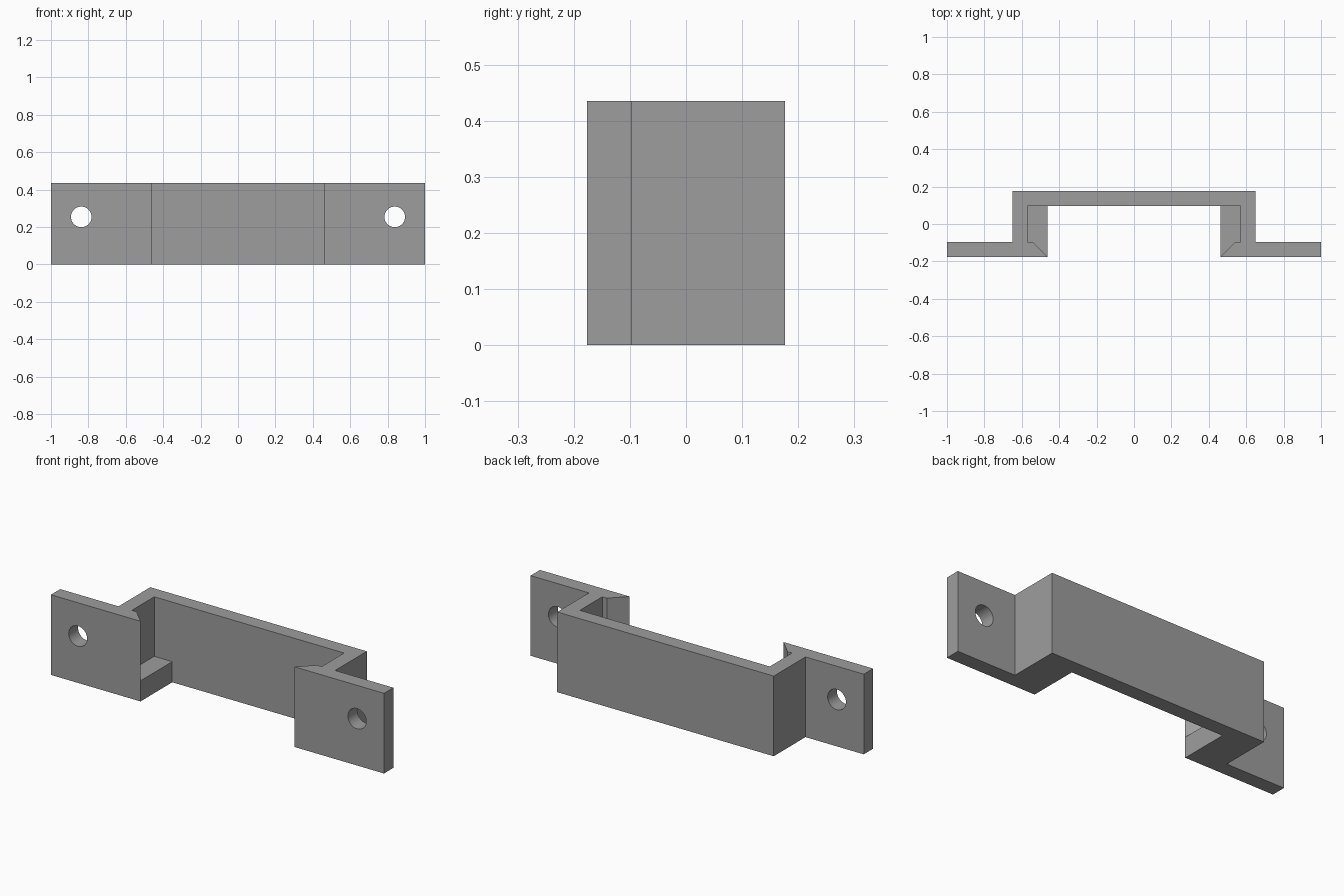
import bpy, bmesh, math

if "Cube" in bpy.data.objects:
    bpy.data.objects.remove(bpy.data.objects["Cube"])

H = 0.435          # overall height
LEDGE = 0.112      # height of the pocket floor
FRONT, LIP, WALL, BACK = -0.176, -0.096, 0.096, 0.176

metal = bpy.data.materials.new("grey metal")
metal.diffuse_color = (0.34, 0.34, 0.34, 1)
metal.use_nodes = True
metal.node_tree.nodes["Principled BSDF"].inputs["Base Color"].default_value = metal.diffuse_color


def prism(name, outline, z0, z1):
    """Closed solid from a plan outline between z0 and z1."""
    bm = bmesh.new()
    low = [bm.verts.new((x, y, z0)) for x, y in outline]
    top = [bm.verts.new((x, y, z1)) for x, y in outline]
    bm.faces.new(low[::-1])
    bm.faces.new(top)
    for i in range(len(low)):
        j = (i + 1) % len(low)
        bm.faces.new((low[i], low[j], top[j], top[i]))
    bmesh.ops.recalc_face_normals(bm, faces=bm.faces)
    mesh = bpy.data.meshes.new(name)
    bm.to_mesh(mesh)
    bm.free()
    mesh.materials.append(metal)
    ob = bpy.data.objects.new(name, mesh)
    bpy.context.collection.objects.link(ob)
    return ob


def cut(target, cutter):
    """Subtract the cutter from the target and remove it."""
    mod = target.modifiers.new("cut", 'BOOLEAN')
    mod.operation, mod.solver, mod.object = 'DIFFERENCE', 'EXACT', cutter
    bpy.ops.object.select_all(action='DESELECT')
    target.select_set(True)
    bpy.context.view_layer.objects.active = target
    bpy.ops.object.modifier_apply(modifier=mod.name)
    bpy.data.objects.remove(cutter)


# Bracket: flanges, legs, back wall and solid ledges in one outline
half = [(0.462, WALL), (0.462, FRONT), (1, FRONT), (1, LIP), (0.65, LIP), (0.65, BACK)]
bracket = prism("bracket", half + [(-x, y) for x, y in reversed(half)], 0, H)

for s in (-1, 1):
    # Pocket above the ledge, with a bevelled front lip
    pocket = [(0.40, FRONT - 0.062), (0.542, LIP), (0.57, LIP), (0.57, WALL), (0.40, WALL)]
    cut(bracket, prism("pocket_cutter", [(s * x, y) for x, y in pocket], LEDGE, H + 0.1))
    # Screw hole through the flange
    bpy.ops.mesh.primitive_cylinder_add(vertices=48, radius=0.055, depth=0.2,
                                        location=(s * 0.838, -0.136, 0.254),
                                        rotation=(math.pi / 2, 0, 0))
    hole = bpy.context.object
    hole.data.materials.append(metal)
    cut(bracket, hole)

bpy.ops.object.select_all(action='DESELECT')
bracket.select_set(True)
bpy.context.view_layer.objects.active = bracket
bpy.ops.object.shade_smooth_by_angle(angle=math.radians(30))
